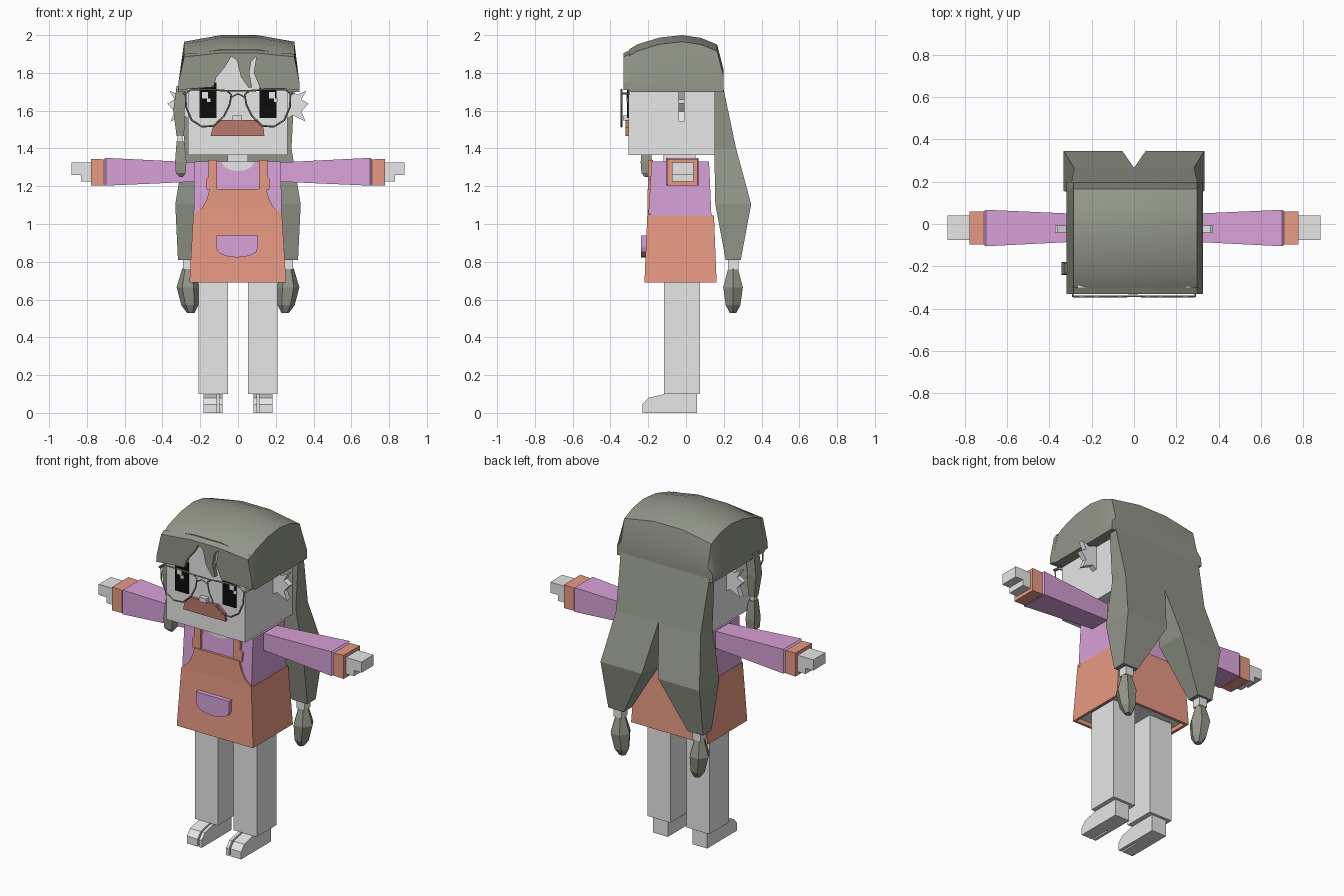
import bpy, bmesh, math

cube = bpy.data.objects.get("Cube")
if cube:
    bpy.data.objects.remove(cube, do_unlink=True)


def material(name, r, g, b):
    m = bpy.data.materials.new(name)
    m.use_nodes = True
    m.diffuse_color = (r, g, b, 1)
    m.node_tree.nodes["Principled BSDF"].inputs["Base Color"].default_value = (r, g, b, 1)
    return m


PALE = material("pale_grey", .8, .8, .8)
HAIR = material("olive_grey", .29, .305, .25)
PINK = material("lilac", .69, .36, .69)
ORANGE = material("terracotta", .82, .33, .23)
BROWN = material("brick", .5, .19, .15)
BLACK = material("black", .004, .004, .004)


def loft(name, rings, *mats):
    """Skin equal-sized rings of points and close both ends."""
    bm = bmesh.new()
    loops = [[bm.verts.new(p) for p in r] for r in rings]
    n = len(loops[0])
    for a, b in zip(loops, loops[1:]):
        for i in range(n):
            j = (i + 1) % n
            bm.faces.new((a[i], a[j], b[j], b[i]))
    bm.faces.new(loops[0])
    bm.faces.new(loops[-1])
    bmesh.ops.recalc_face_normals(bm, faces=bm.faces[:])
    mesh = bpy.data.meshes.new(name)
    bm.to_mesh(mesh)
    bm.free()
    for m in mats:
        mesh.materials.append(m)
    ob = bpy.data.objects.new(name, mesh)
    bpy.context.collection.objects.link(ob)
    return ob


def rect(x0, x1, y0, y1, z):
    return [(x0, y0, z), (x1, y0, z), (x1, y1, z), (x0, y1, z)]


def box(name, x, y, z, mat):
    return loft(name, [rect(*x, *y, z[0]), rect(*x, *y, z[1])], mat)


def plate(name, outline, y0, y1, mat):
    """Extrude an x-z outline along y."""
    return loft(name, [[(x, y, z) for x, z in outline] for y in (y0, y1)], mat)


def smooth(ob, degrees=35):
    bpy.ops.object.select_all(action='DESELECT')
    ob.select_set(True)
    bpy.context.view_layer.objects.active = ob
    bpy.ops.object.shade_smooth_by_angle(angle=math.radians(degrees))


def wire(name, points, cyclic, mat, radius=.005):
    cu = bpy.data.curves.new(name, 'CURVE')
    cu.dimensions = '3D'
    cu.bevel_depth = radius
    cu.bevel_resolution = 0
    sp = cu.splines.new('POLY')
    sp.points.add(len(points) - 1)
    for p, q in zip(sp.points, points):
        p.co = (*q, 1)
    sp.use_cyclic_u = cyclic
    cu.materials.append(mat)
    bpy.context.collection.objects.link(bpy.data.objects.new(name, cu))


def span(s, a, b):
    return tuple(sorted((s * a, s * b)))


# Head and face
box("head", (-.265, .262), (-.305, .15), (1.365, 1.9), PALE)
box("neck", (-.055, .052), (-.12, .05), (1.3, 1.37), PALE)
box("nose", (-.028, .02), (-.333, -.3), (1.548, 1.575), PALE)
plate("mouth", [(-.145, 1.465), (-.13, 1.525), (-.09, 1.55), (.09, 1.55),
                (.135, 1.51), (.14, 1.465)], -.32, -.3, BROWN)
for s, side in ((1, "left"), (-1, "right")):
    box(side + "_eye", span(s, .115, .203), (-.312, -.3), (1.56, 1.75), BLACK)
for x in (-.19, .165):
    box("eye_glint", (x, x + .03), (-.315, -.31), (1.665, 1.7), PALE)
    box("eye_small_glint", (x + .025, x + .045), (-.315, -.31), (1.645, 1.665), PALE)

# Ears with a jagged outer edge
ear = [(.25, 1.55), (.29, 1.575), (.357, 1.543), (.336, 1.595), (.373, 1.637),
       (.336, 1.66), (.362, 1.705), (.315, 1.685), (.25, 1.71)]
for s, side in ((1, "left"), (-1, "right")):
    plate(side + "_ear", [(s * x, z) for x, z in ear], -.04, -.008, PALE)

# Glasses
lens = [(.035, 1.685), (.06, 1.705), (.15, 1.712), (.25, 1.712), (.278, 1.69),
        (.275, 1.62), (.245, 1.55), (.19, 1.515), (.13, 1.52), (.075, 1.57), (.045, 1.63)]
for s, side in ((1, "left"), (-1, "right")):
    wire(side + "_lens_rim", [(s * x, -.342, z) for x, z in lens], True, HAIR)
    wire(side + "_temple", [(s * .278, -.342, 1.69), (s * .29, -.342, 1.69),
                            (s * .29, -.3, 1.69)], False, HAIR)
wire("glasses_bar", [(-.06, -.342, 1.705), (.06, -.342, 1.705)], False, HAIR, .004)
wire("glasses_bridge", [(-.038, -.342, 1.67), (0, -.342, 1.69), (.038, -.342, 1.67)],
     False, HAIR, .004)

# Hair cap, lofted front to back
profile = [(-.3, 1.925), (-.26, 1.95), (-.14, 1.987), (-.02, 2), (.08, 1.985),
           (.165, 1.95), (.198, 1.82)]
cap = loft("hair_cap", [[(-.318, y, 1.7), (-.315, y, 1.75), (-.285, y, z - .035), (-.09, y, z),
                         (.1, y, z), (.298, y, z - .035), (.325, y, 1.75), (.325, y, 1.7)]
                        for y, z in profile], HAIR)
smooth(cap)

# Fringe with a parting and a loose lock
fringe = plate("fringe", [
    (-.318, 1.71), (-.13, 1.725), (-.115, 1.775), (-.07, 1.83), (-.035, 1.888), (-.005, 1.865),
    (.015, 1.78), (.055, 1.722), (.075, 1.722), (.06, 1.8), (.07, 1.86), (.098, 1.888),
    (.083, 1.8), (.12, 1.715), (.325, 1.71), (.325, 1.75), (.298, 1.885), (.1, 1.905),
    (-.09, 1.905), (-.285, 1.885), (-.315, 1.75)], -.33, -.3, HAIR)
for v in fringe.data.vertices:
    if v.co.y > -.31 and v.co.z > 1.87 and (v.co.z > 1.9 or abs(v.co.x) > .25):
        v.co.z += .015

# Back hair dividing into two tied tails
loft("back_hair", [rect(-.295, .3, .15, .198, 1.72),
                   rect(-.283, .283, .15, .265, 1.4)], HAIR)
for s, side in ((1, "left"), (-1, "right")):
    loft(side + "_tail", [rect(0, s * .283, .15, .265, 1.4),
                          rect(s * .055, s * .332, .155, .345, 1.105),
                          rect(s * .215, s * .318, .21, .29, .81)], HAIR)
    box(side + "_tail_tie", span(s, .238, .292), (.222, .278), (.76, .815), PALE)
    loft(side + "_tail_end", [
        [(s * cx + r * math.cos(a * math.pi / 3), .249 + r * math.sin(a * math.pi / 3), z)
         for a in range(6)]
        for z, r, cx in ((.765, .03, .265), (.665, .06, .265), (.57, .045, .255),
                         (.53, .02, .25))], HAIR)


# Side lock in front of the right ear
def lock(name, sections, mat):
    loft(name, [rect(x - w, x + w, -.21 - w, -.21 + w, z) for x, z, w in sections], mat)


lock("side_lock", [(-.3, 1.73, .025), (-.313, 1.6, .03), (-.305, 1.465, .02)], HAIR)
lock("side_lock_tie", [(-.305, 1.465, .014), (-.305, 1.44, .014)], PALE)
lock("side_lock_end", [(-.305, 1.44, .02), (-.303, 1.33, .03), (-.303, 1.27, .026),
                       (-.3, 1.25, .01)], HAIR)

# Torso and dress
loft("torso", [rect(-.235, .23, -.2, .135, 1.03), rect(-.23, .228, -.182, .122, 1.33)], PINK)
skirt = loft("skirt", [rect(-.24, .24, -.205, .145, .715), rect(-.24, .24, -.205, .145, .69),
                       rect(-.257, .255, -.22, .162, .69),
                       rect(-.237, .233, -.205, .148, 1.045)], ORANGE, PALE)
for p in skirt.data.polygons:
    if p.center.z > .71 and p.center.z < .72:
        p.material_index = 1

half_bib = [(.235, 1.03), (.232, 1.05), (.19, 1.085), (.165, 1.13), (.15, 1.185)]
plate("bib", half_bib + [(-x, z) for x, z in reversed(half_bib)], -.205, -.185, ORANGE)
for s, side in ((1, "left"), (-1, "right")):
    plate(side + "_strap", [(s * x, z) for x, z in (
        (.11, 1.18), (.165, 1.18), (.17, 1.235), (.155, 1.25), (.155, 1.338),
        (.11, 1.338))], -.2, -.175, ORANGE)
arc = [math.pi * i / 8 for i in range(9)]
plate("neckline", [(.085 * math.cos(a), 1.332 - .052 * math.sin(a)) for a in arc],
      -.19, -.175, PALE)
plate("pocket", [(-.115, .94), (-.115, .875)] +
      [(-.005 - .11 * math.cos(a), .87 - .047 * math.sin(a)) for a in arc[1:-1]] +
      [(.105, .875), (.105, .94)], -.237, -.2, PINK)

# Arms, built outward along x
for s, side in ((1, "left"), (-1, "right")):
    def tube(name, sections, mat):
        loft(side + name, [[(s * x, y0, z0), (s * x, y1, z0), (s * x, y1, z1), (s * x, y0, z1)]
                           for x, y0, y1, z0, z1 in sections], mat)
    tube("_sleeve", [(.2, -.08, .045, 1.225, 1.325), (.7, -.105, .067, 1.203, 1.35),
                     (.712, -.095, .057, 1.212, 1.34)], PINK)
    tube("_cuff", [(.705, -.097, .06, 1.205, 1.342), (.777, -.097, .06, 1.203, 1.345)], ORANGE)
    tube("_hand", [(.76, -.075, .04, 1.26, 1.325), (.882, -.075, .04, 1.26, 1.325)], PALE)
    tube("_palm", [(.76, -.075, .04, 1.225, 1.262), (.83, -.075, .04, 1.225, 1.262)], PALE)

# Legs and split-toed feet
toe = [(-.1, 0), (-.23, 0), (-.23, .045), (-.2, .08), (-.11, .1), (-.1, .1)]
for s, side in ((1, "left"), (-1, "right")):
    box(side + "_leg", span(s, .053, .208), (-.117, .073), (.1, .72), PALE)
    box(side + "_heel", span(s, .082, .182), (-.105, .057), (0, .102), PALE)
    for part, x0, x1 in (("_big_toe", .082, .1), ("_toes", .11, .182)):
        loft(side + part, [[(s * x, y, z) for y, z in toe] for x in (x0, x1)], PALE)
